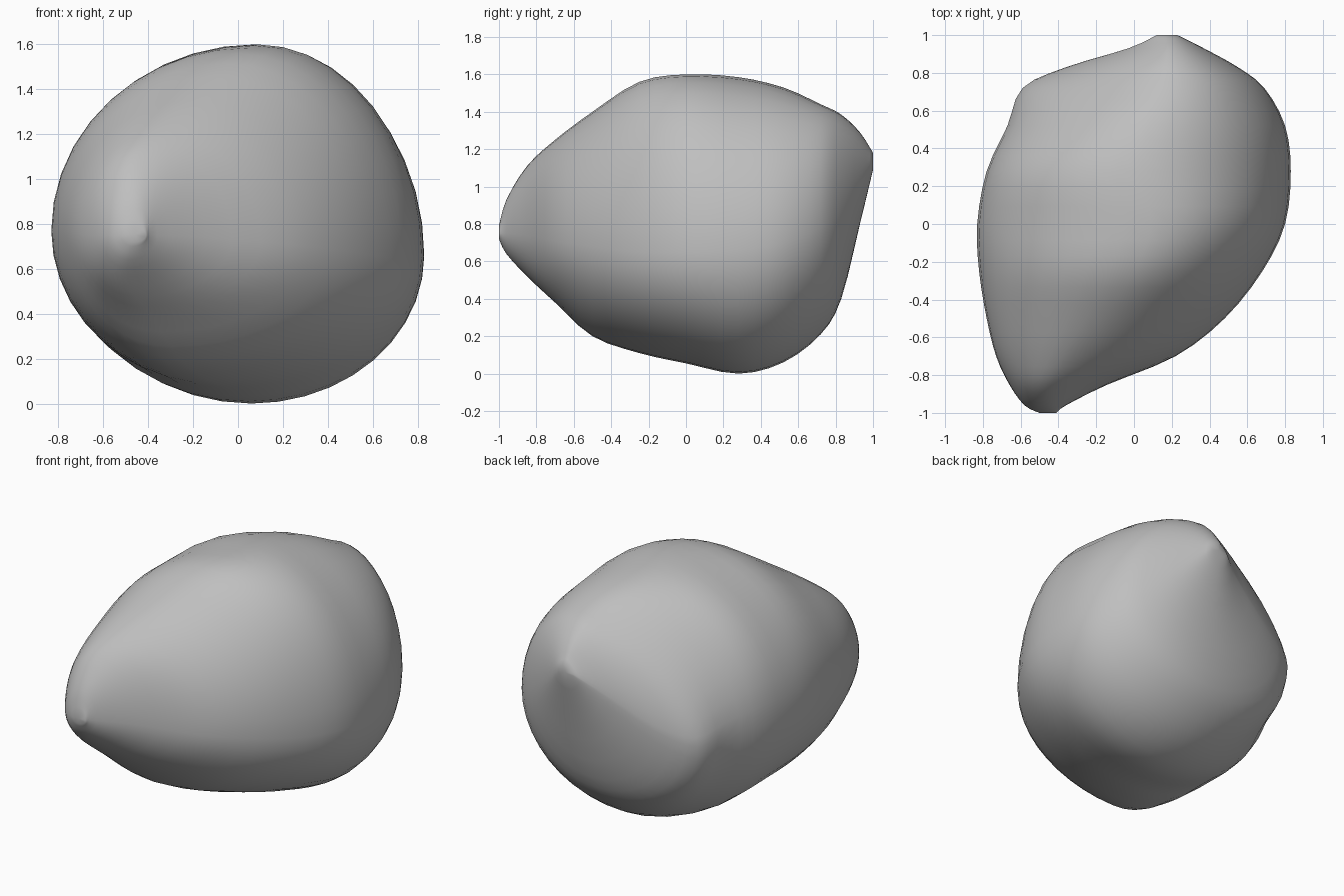
import bpy
import bmesh
import math
from mathutils import Vector

cube = bpy.data.objects.get("Cube")
if cube:
    bpy.data.objects.remove(cube, do_unlink=True)

SIDES = 40      # points around each section
STEPS = 3       # extra rings between neighbouring sections

# Sections from front to back: depth, then the four extreme points of the outline
# (y, (left x, z), (right x, z), (bottom x, z), (top x, z))
SECTIONS = [
    (-1.0, (-.50, .75), (-.41, .75), (-.46, .72), (-.46, .79)),
    (-.96, (-.58, .75), (-.36, .75), (-.49, .64), (-.46, .93)),
    (-.85, (-.66, .75), (-.14, .74), (-.48, .52), (-.44, 1.11)),
    (-.70, (-.73, .76), (.22, .71), (-.38, .38), (-.32, 1.25)),
    (-.50, (-.78, .77), (.48, .68), (-.26, .20), (-.16, 1.40)),
    (-.25, (-.82, .77), (.68, .65), (-.14, .11), (0, 1.56)),
    (0, (-.83, .77), (.80, .65), (-.01, .055), (.09, 1.6)),
    (.28, (-.78, .77), (.83, .66), (.06, 0), (.04, 1.585)),
    (.52, (-.67, .76), (.80, .70), (.06, .06), (.08, 1.53)),
    (.72, (-.59, .74), (.69, .78), (.06, .21), (.18, 1.44)),
    (.83, (-.36, .82), (.55, .86), (.10, .40), (.18, 1.385)),
    (.93, (-.03, 1.02), (.37, 1.0), (.16, .80), (.18, 1.29)),
    (1.0, (.12, 1.13), (.23, 1.13), (.17, 1.09), (.18, 1.18)),
]


def outline(section):
    """Join the four extreme points with quarter arcs."""
    y, left, right, bottom, top = section
    ring = []
    for i in range(SIDES):
        a = math.tau * i / SIDES
        c, s = math.cos(a), math.sin(a)
        side = right if c >= 0 else left
        end = top if s >= 0 else bottom
        # The upper left shoulder flattens towards the back
        power = 1 + 0.8 * max(0, y - 0.3) if c < 0 < s else 1
        across, up = abs(c) ** power, abs(s) ** power
        ring.append(Vector((end[0] + (side[0] - end[0]) * across, y,
                            side[1] + (end[1] - side[1]) * up)))
    return ring


def blend(a, b, c, d, t):
    """Smooth curve through b and c."""
    return 0.5 * (2 * b + (c - a) * t + (2 * a - 5 * b + 4 * c - d) * t ** 2
                  + (3 * b - a - 3 * c + d) * t ** 3)


# Rings along the depth of the boulder
keys = [outline(s) for s in SECTIONS]
last = len(keys) - 1
rings = []
for k in range(last):
    near = [keys[max(k - 1, 0)], keys[k], keys[k + 1], keys[min(k + 2, last)]]
    for j in range(STEPS):
        rings.append([blend(*pts, j / STEPS) for pts in zip(*near)])
rings.append(keys[last])

# Skin the rings and close both tips
bm = bmesh.new()
loops = [[bm.verts.new(p) for p in ring] for ring in rings]
for a, b in zip(loops, loops[1:]):
    for i in range(SIDES):
        n = (i + 1) % SIDES
        bm.faces.new((a[i], a[n], b[n], b[i]))
for loop in (loops[0], loops[-1]):
    tip = bm.verts.new(sum((v.co for v in loop), Vector()) / SIDES)
    for i in range(SIDES):
        bm.faces.new((loop[i], loop[(i + 1) % SIDES], tip))

bmesh.ops.recalc_face_normals(bm, faces=bm.faces)
for face in bm.faces:
    face.smooth = True

mesh = bpy.data.meshes.new("boulder")
bm.to_mesh(mesh)
bm.free()
boulder = bpy.data.objects.new("boulder", mesh)
bpy.context.collection.objects.link(boulder)

# Plain grey stone
stone = bpy.data.materials.new("grey_stone")
stone.use_nodes = True
colour = (0.52, 0.52, 0.52, 1)
stone.diffuse_color = colour
stone.node_tree.nodes["Principled BSDF"].inputs["Base Color"].default_value = colour
mesh.materials.append(stone)
